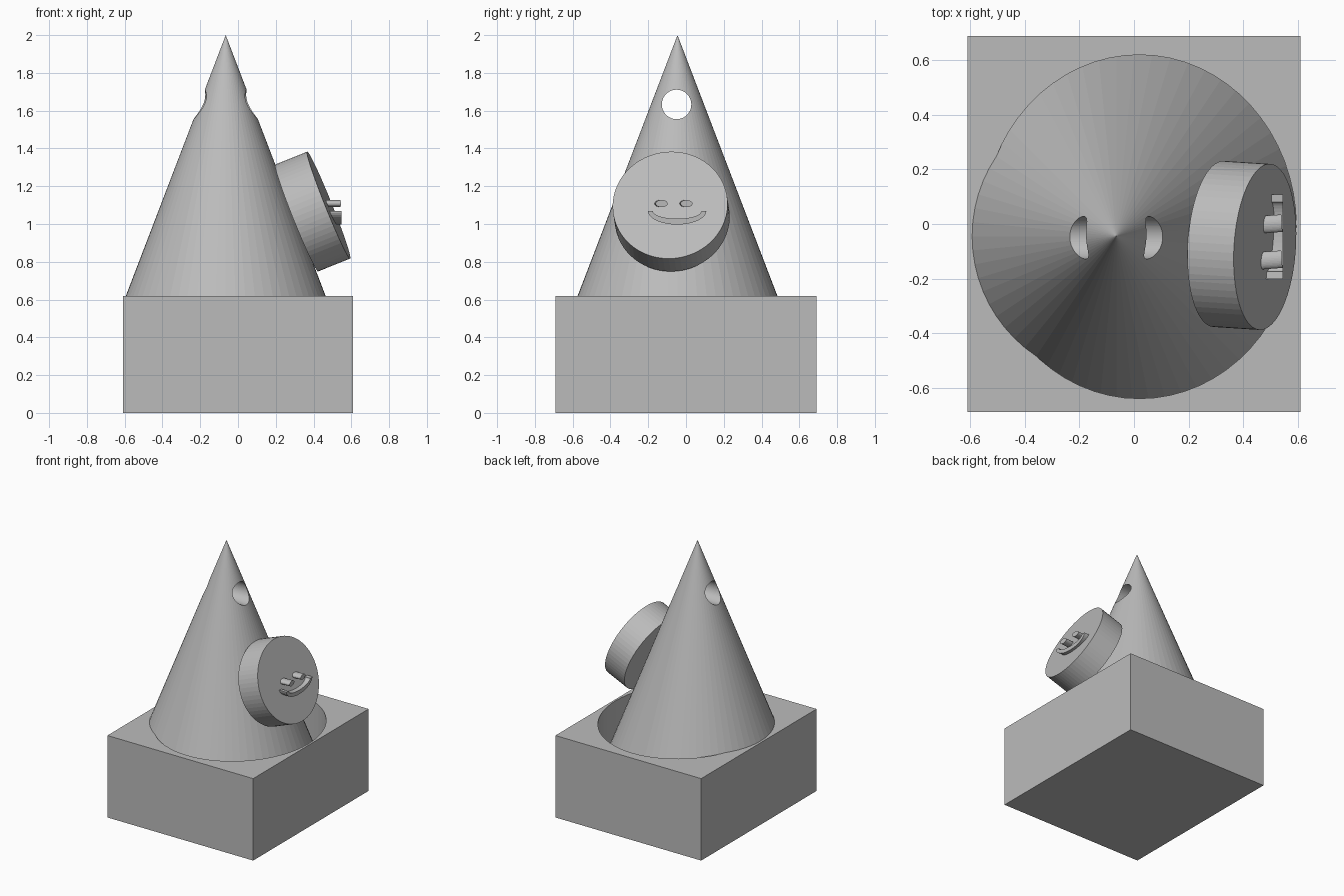
import bpy
import math
from mathutils import Matrix, Vector

cube = bpy.data.objects.get("Cube")
if cube:
    bpy.data.objects.remove(cube, do_unlink=True)

grey = bpy.data.materials.new("plain grey")
grey.use_nodes = True
grey.diffuse_color = (0.5, 0.5, 0.5, 1)
grey.node_tree.nodes["Principled BSDF"].inputs["Base Color"].default_value = (0.5, 0.5, 0.5, 1)

APEX = Vector((-0.065, -0.045, 2.0))
SLOPE = 0.383


def finish(name):
    obj = bpy.context.object
    obj.name = name
    obj.data.materials.clear()
    obj.data.materials.append(grey)
    return obj


def box(name, size, centre):
    bpy.ops.mesh.primitive_cube_add(size=1, location=centre)
    bpy.context.object.scale = size
    bpy.ops.object.transform_apply(location=False, rotation=False)
    return finish(name)


def rod(name, start, end, radii=(1, 1), sides=64):
    """Elliptical cylinder between two points."""
    start, end = Vector(start), Vector(end)
    axis = end - start
    bpy.ops.mesh.primitive_cylinder_add(vertices=sides, radius=1, depth=axis.length)
    obj = finish(name)
    obj.data.transform(Matrix.Diagonal((radii[0], radii[1], 1, 1)))
    turn = axis.to_track_quat('Z', 'Y').to_matrix().to_4x4()
    obj.data.transform(Matrix.Translation((start + end) / 2) @ turn)
    return obj


def boolean(obj, cutter, operation):
    mod = obj.modifiers.new(operation.title(), 'BOOLEAN')
    mod.operation = operation
    mod.solver = 'EXACT'
    mod.object = cutter
    cutter.hide_render = True
    cutter.hide_set(True)


# Base block with a round socket
block = box("base_block", (1.22, 1.38, 0.62), (0, 0, 0.31))
socket = rod("socket_cutter", (0.02, -0.01, 0.1), (0.02, -0.01, 0.9), (0.575, 0.63))
boolean(block, socket, 'DIFFERENCE')

# Cone seated in the socket, trimmed to stay inside the block
height = 1.9
bpy.ops.mesh.primitive_cone_add(vertices=64, radius1=height * SLOPE, radius2=0, depth=height,
                                location=APEX - Vector((0, 0, height / 2)))
cone = finish("cone")
boolean(cone, box("cone_trim", (1.21, 1.37, 2.2), (0, 0, 1.19)), 'INTERSECT')
boolean(cone, rod("eyelet_cutter", (-1, -0.05, 1.633), (1, -0.05, 1.633), (0.078, 0.078)), 'DIFFERENCE')

# Round face disc lying against the slope
face_centre = Vector((0.48, -0.084, 1.1))
face_axis = Vector((0.926, -0.06, 0.372)).normalized()
rod("face_disc", face_centre - face_axis * 0.183, face_centre, (0.305, 0.305))

# Eyes
for side, y in (("right", -0.132), ("left", 0.0)):
    rod(side + "_eye", (0.42, y - 0.006, 1.108), (0.542, y + 0.003, 1.108), (0.032, 0.019), 32)

# Smile: crescent extruded forward
steps = 20
arc = [math.pi * i / steps for i in range(steps + 1)]
outline = [(-0.047 + 0.155 * math.cos(a), 1.07 - 0.073 * math.sin(a)) for a in arc]
outline += [(-0.047 + 0.128 * math.cos(a), 1.068 - 0.04 * math.sin(a)) for a in reversed(arc)]
n = len(outline)
verts = [(x, y, z) for x in (0.44, 0.547) for y, z in outline]
half = steps + 1
faces = [(i, (i + 1) % n, n + (i + 1) % n, n + i) for i in range(n)]
for i in range(steps):
    quad = (i, i + 1, n - 2 - i, n - 1 - i)
    faces += [tuple(reversed(quad)), tuple(v + n for v in quad)]
mesh = bpy.data.meshes.new("smile")
mesh.from_pydata(verts, [], faces)
mesh.materials.append(grey)
smile = bpy.data.objects.new("smile", mesh)
bpy.context.collection.objects.link(smile)
bpy.context.view_layer.objects.active = smile
smile.select_set(True)
bpy.ops.object.mode_set(mode='EDIT')
bpy.ops.mesh.select_all(action='SELECT')
bpy.ops.mesh.normals_make_consistent(inside=False)
bpy.ops.object.mode_set(mode='OBJECT')
